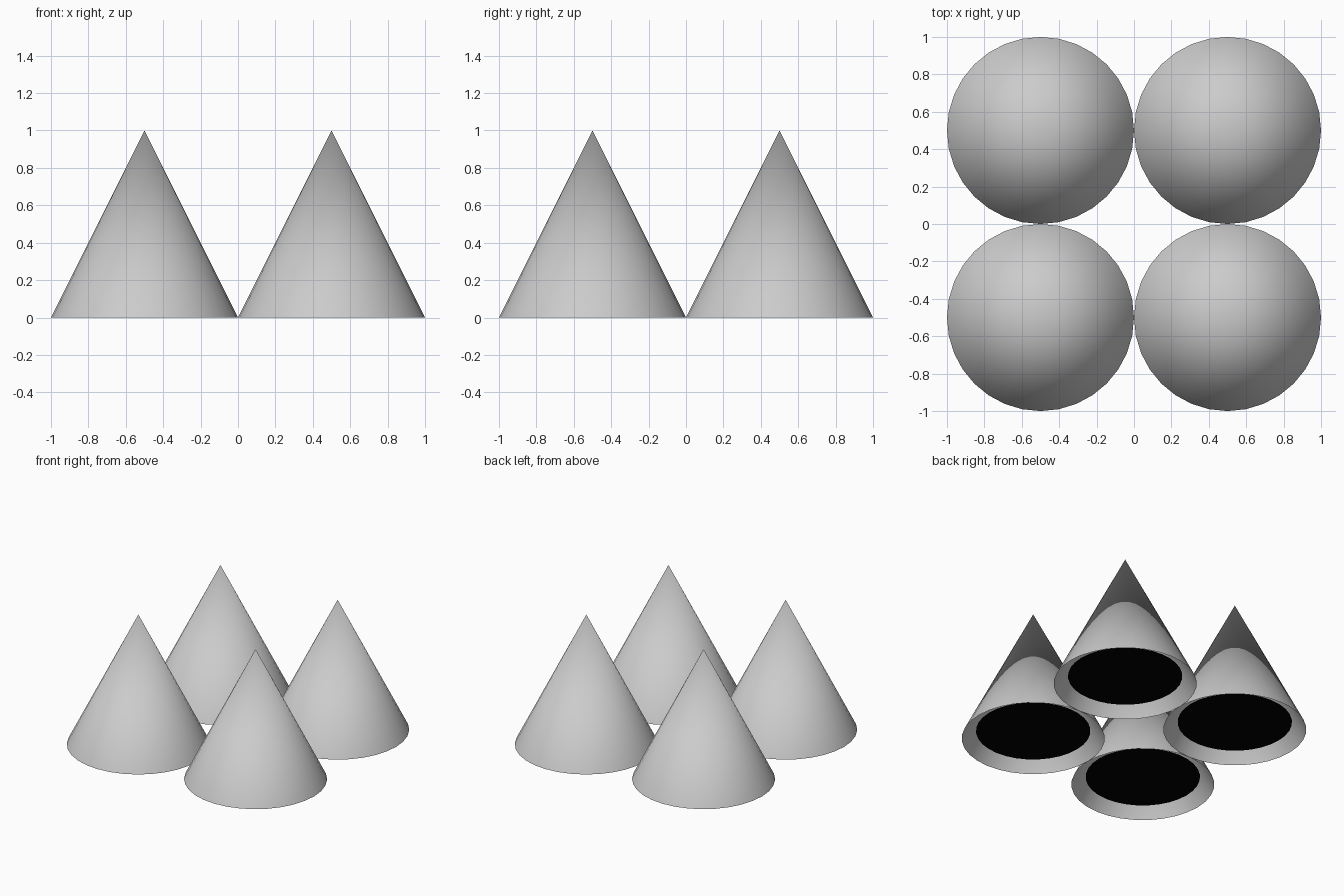
import bpy

if "Cube" in bpy.data.objects:
    bpy.data.objects.remove(bpy.data.objects["Cube"])

# dark material for the recessed plates under the spikes
black = bpy.data.materials.new("black")
black.diffuse_color = (0.0, 0.0, 0.0, 1)
black.use_nodes = True
black.node_tree.nodes["Principled BSDF"].inputs["Base Color"].default_value = black.diffuse_color


def spike(x, y, name):
    # open-bottomed hollow cone, smooth over the tip
    bpy.ops.mesh.primitive_cone_add(vertices=32, radius1=0.5, radius2=0, depth=1,
                                    end_fill_type='NOTHING', location=(x, y, 0.5))
    cone = bpy.context.object
    cone.name = "spike_" + name
    bpy.ops.object.shade_smooth()
    # dark plate just inside the opening
    bpy.ops.mesh.primitive_circle_add(vertices=32, radius=0.4, fill_type='NGON',
                                      location=(x, y, 0.06), rotation=(3.14159265, 0, 0))
    plate = bpy.context.object
    plate.name = "base_plate_" + name
    plate.data.materials.append(black)


# two by two grid of spikes
for x, side in ((-0.5, "left"), (0.5, "right")):
    for y, end in ((-0.5, "front"), (0.5, "back")):
        spike(x, y, end + "_" + side)
